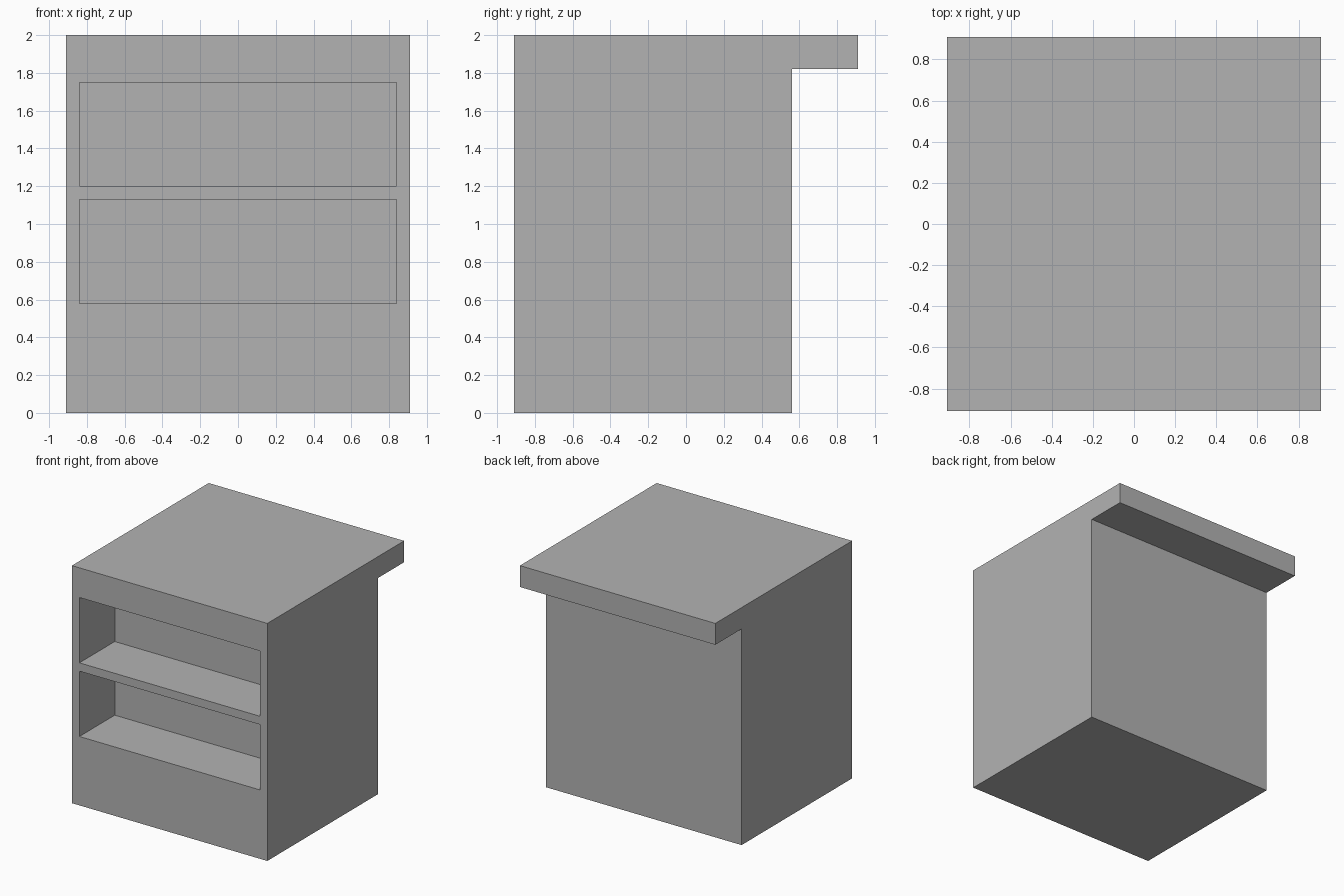
import bpy
import bmesh

default = bpy.data.objects.get("Cube")
if default:
    bpy.data.objects.remove(default, do_unlink=True)

HALF = 0.91          # half width and half depth of the top
BACK = 0.56          # rear face of the cabinet body
HEIGHT, TOP_UNDERSIDE = 2.0, 1.82
SHELF_HALF, SHELF_HEIGHT, SHELF_BACK = 0.84, 0.55, -0.44

grey = bpy.data.materials.new("plain grey")
grey.use_nodes = True
colour = (0.45, 0.45, 0.45, 1)
grey.diffuse_color = colour
grey.node_tree.nodes["Principled BSDF"].inputs["Base Color"].default_value = colour


def prism(name, outline, half_width):
    """Extrude a (y, z) outline symmetrically along x."""
    bm = bmesh.new()
    face = bm.faces.new([bm.verts.new((-half_width, y, z)) for y, z in outline])
    extruded = bmesh.ops.extrude_face_region(bm, geom=[face])["geom"]
    verts = [v for v in extruded if isinstance(v, bmesh.types.BMVert)]
    bmesh.ops.translate(bm, verts=verts, vec=(2 * half_width, 0, 0))
    bmesh.ops.recalc_face_normals(bm, faces=bm.faces)
    mesh = bpy.data.meshes.new(name)
    bm.to_mesh(mesh)
    bm.free()
    mesh.materials.append(grey)
    obj = bpy.data.objects.new(name, mesh)
    bpy.context.collection.objects.link(obj)
    return obj


# Counter body with the top overhanging at the rear
counter = prism("counter", [
    (-HALF, 0), (BACK, 0), (BACK, TOP_UNDERSIDE),
    (HALF, TOP_UNDERSIDE), (HALF, HEIGHT), (-HALF, HEIGHT)], HALF)

# Two open shelf recesses cut into the front
cutters = []
for label, z in (("lower", 0.58), ("upper", 1.20)):
    front, top = -HALF - 0.1, z + SHELF_HEIGHT
    cutter = prism(label + "_shelf_cutter", [
        (front, z), (SHELF_BACK, z), (SHELF_BACK, top), (front, top)], SHELF_HALF)
    cutter.hide_render = True
    cutters.append(cutter)
    cut = counter.modifiers.new(label + "_shelf", "BOOLEAN")
    cut.operation = "DIFFERENCE"
    cut.solver = "EXACT"
    cut.object = cutter

# Bake the cuts and discard the cutters
bpy.context.view_layer.objects.active = counter
counter.select_set(True)
for name in [m.name for m in counter.modifiers]:
    bpy.ops.object.modifier_apply(modifier=name)
for cutter in cutters:
    bpy.data.objects.remove(cutter, do_unlink=True)
